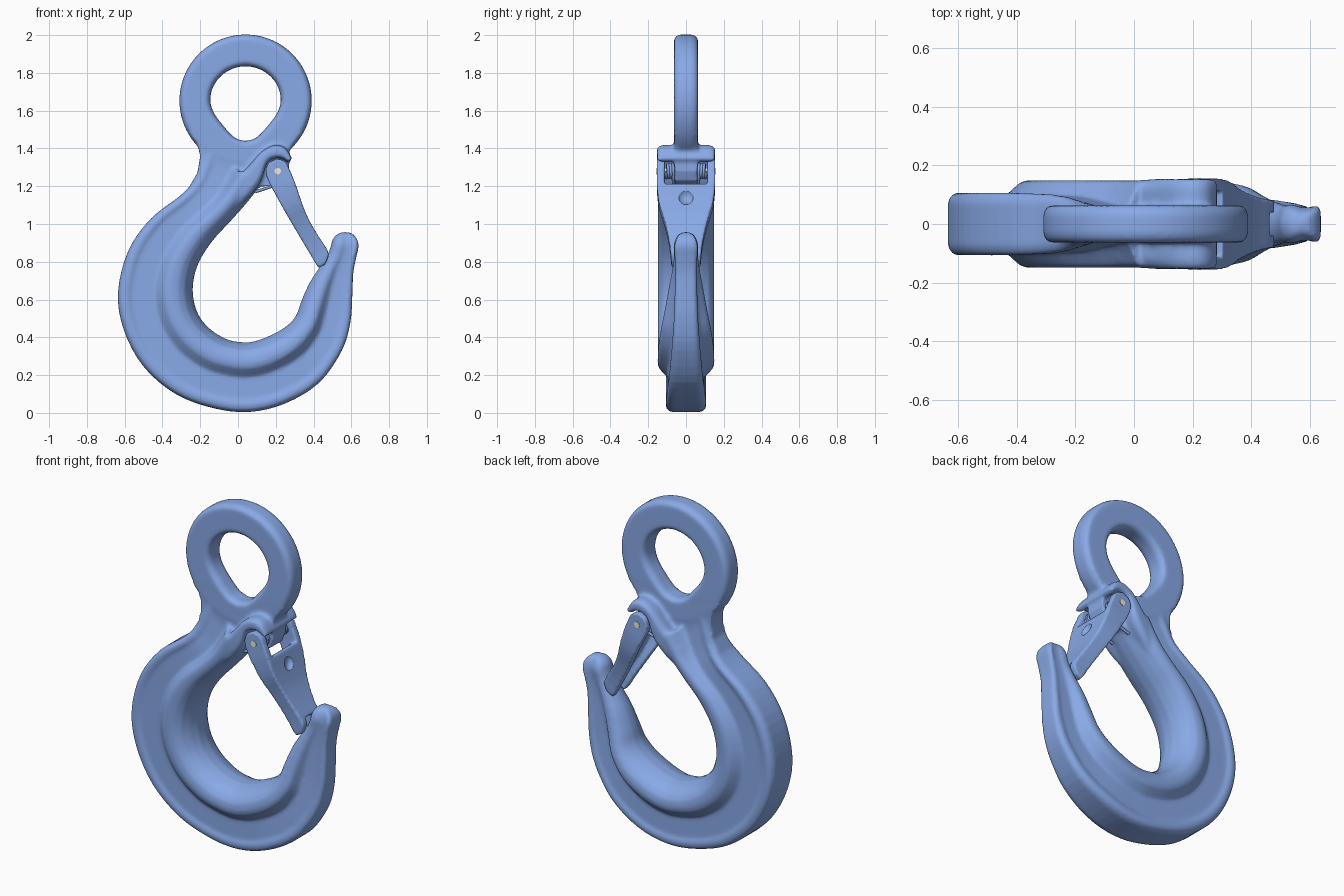
import bpy, bmesh, math
from mathutils import Vector

if "Cube" in bpy.data.objects:
    bpy.data.objects.remove(bpy.data.objects["Cube"])

blue = bpy.data.materials.new("blue_paint")
blue.diffuse_color = (.25, .4, .8, 1)
blue.use_nodes = True
blue.node_tree.nodes["Principled BSDF"].inputs["Base Color"].default_value = blue.diffuse_color
pale = bpy.data.materials.new("pale_pin")
pale.diffuse_color = (.9, .84, .66, 1)
pale.use_nodes = True
pale.node_tree.nodes["Principled BSDF"].inputs["Base Color"].default_value = pale.diffuse_color


def loft(bm, sections, closed=False):
    """Skin a list of closed cross-sections, capping the ends unless it is a ring."""
    rows = [[bm.verts.new(p) for p in s] for s in sections]
    n = len(rows[0])
    pairs = list(zip(rows, rows[1:] + rows[:1])) if closed else list(zip(rows, rows[1:]))
    for a, b in pairs:
        for i in range(n):
            j = (i + 1) % n
            bm.faces.new((a[i], a[j], b[j], b[i]))
    if not closed:
        bm.faces.new(rows[0][::-1])
        bm.faces.new(rows[-1])


def spline(points, steps=4):
    """Catmull-Rom through tuples of any length."""
    out = []
    for i in range(len(points) - 1):
        p = [points[max(0, min(len(points) - 1, i + k))] for k in (-1, 0, 1, 2)]
        for s in range(steps):
            t = s / steps
            out.append([0.5 * (2 * b + (c - a) * t + (2 * a - 5 * b + 4 * c - d) * t ** 2
                               + (3 * b - a - 3 * c + d) * t ** 3) for a, b, c, d in zip(*p)])
    return out + [list(points[-1])]


def section(ox, oz, ix, iz, ho, hi, profile):
    """Cross-section from the outer edge to the inner edge, mirrored in y."""
    side = [(ox + (ix - ox) * t, (ho + (hi - ho) * w) * f, oz + (iz - oz) * t) for t, w, f in profile]
    return side + [(x, -y, z) for x, y, z in reversed(side)]


def prism(bm, outline, half):
    loft(bm, [[(x, y, z) for x, z in outline] for y in (-half, half)])


def finish(bm, name, voxel, smooth):
    bmesh.ops.recalc_face_normals(bm, faces=bm.faces)
    me = bpy.data.meshes.new(name)
    bm.to_mesh(me)
    bm.free()
    me.materials.append(blue)
    me.shade_smooth()
    ob = bpy.data.objects.new(name, me)
    bpy.context.collection.objects.link(ob)
    if voxel:
        m = ob.modifiers.new("Fuse", 'REMESH')
        m.mode, m.voxel_size, m.use_smooth_shade = 'VOXEL', voxel, True
        m = ob.modifiers.new("Soften", 'SMOOTH')
        m.factor, m.iterations = 0.5, smooth
    return ob


PIVOT = Vector((0.21, 0, 1.28))

# Hook body: outer x,z / inner x,z / flange and band half thickness
stations = [
    (-.17, 1.40, .12, 1.205, .062, .15), (-.22, 1.25, .04, 1.105, .08, .15),
    (-.30, 1.155, -.04, 1.015, .10, .15), (-.46, 1.03, -.14, .905, .107, .15),
    (-.58, .86, -.215, .78, .107, .15), (-.635, .64, -.24, .65, .107, .15),
    (-.605, .44, -.215, .53, .107, .15), (-.50, .245, -.15, .445, .107, .15),
    (-.33, .10, -.06, .39, .107, .15), (-.13, .025, .01, .375, .107, .15),
    (.06, .005, .07, .375, .107, .15), (.25, .05, .15, .40, .105, .15),
    (.43, .16, .245, .45, .09, .145), (.55, .33, .305, .51, .075, .13),
    (.595, .48, .335, .59, .065, .11), (.605, .62, .38, .69, .06, .09),
    (.61, .74, .435, .775, .058, .072), (.625, .82, .475, .84, .06, .064),
    (.638, .88, .492, .885, .062, .066), (.63, .92, .502, .92, .054, .056),
    (.606, .947, .527, .947, .036, .037), (.58, .957, .553, .957, .012, .012)]
body_profile = [(0, 0, .7), (.03, 0, .92), (.08, 0, 1), (.13, 0, 1), (.19, 0, .91), (.5, 0, .91),
                (.56, .3, 1), (.63, .85, 1), (.7, 1, 1), (.8, 1, .97), (.89, 1, .82),
                (.96, 1, .52), (1, 1, .2)]
bm = bmesh.new()
loft(bm, [section(*s, body_profile) for s in spline(stations)])

# Eye ring with teardrop hole: hole radius every 15 degrees from straight down
radii = spline([(r,) for r in (.205, .198, .181, .171, .172, .179, .186, .189, .19, .19, .19, .19, .19)])
eye_profile = [(0, 0, .5), (.05, 0, .83), (.14, 0, 1), (.86, 0, 1), (.95, 0, .83), (1, 0, .5)]
ring = []
for k in range(96):
    a = math.radians(k * 3.75)
    r = radii[min(k, 96 - k)][0]
    s, c = math.sin(a), -math.cos(a)
    ring.append(section(.04 + .35 * s, 1.653 + .35 * c, .04 + r * s, 1.645 + r * c, .063, .063, eye_profile))
loft(bm, ring, closed=True)

# Neck web and centre lug that carries the latch pin
prism(bm, [(-.255, 1.48), (-.215, 1.425), (-.2, 1.36), (-.215, 1.27), (-.28, 1.16), (-.15, 1.0),
           (0, 1.09), (.12, 1.2), (.2, 1.2), (.25, 1.23), (.27, 1.28), (.27, 1.38), (.29, 1.425),
           (.33, 1.48), (.2, 1.48), (.12, 1.44), (.04, 1.425), (-.04, 1.44), (-.12, 1.48)], .06)

# Thick band wrapping over the latch pivot
shroud = [(-.14, 1.08, -.07, 1.02, .09, .09), (-.05, 1.20, .03, 1.115, .14, .14),
          (.05, 1.30, .115, 1.215, .153, .153), (.125, 1.383, .155, 1.325, .153, .153),
          (.195, 1.418, .205, 1.35, .153, .153), (.25, 1.403, .245, 1.342, .153, .153),
          (.288, 1.345, .262, 1.325, .15, .15)]
shroud_profile = [(0, 0, .78), (.08, 0, .92), (.25, 0, 1), (.75, 0, 1), (.9, 0, .95), (1, 0, .82)]
loft(bm, [section(*s, shroud_profile) for s in spline(shroud)])
finish(bm, "hook_body", .01, 4)

# Latch frame: u runs down the latch, n points outward
U = Vector((.44, 0, -.898))
N = Vector((.898, 0, .44))


def latch_box(u, y0, y1, n0, n1):
    return [PIVOT + U * u + N * n + Vector((0, y, 0)) for y, n in ((y0, n0), (y1, n0), (y1, n1), (y0, n1))]


# u, half width, inner n, outer n
latch = [(-.062, .154, -.022, .022), (-.045, .154, -.045, .045), (-.02, .154, -.06, .06),
         (.02, .154, -.067, .06), (.1, .154, -.065, .055), (.2, .143, -.06, .042), (.3, .115, -.053, .035),
         (.4, .094, -.045, .042), (.48, .083, -.038, .052), (.52, .08, -.036, .045), (.555, .076, -.03, .005)]
latch = spline(latch, 3)
bm = bmesh.new()
for s in (-1, 1):
    loft(bm, [latch_box(u, s * (w - .042), s * w, a, b) for u, w, a, b in latch])
loft(bm, [latch_box(u, -w + .01, w - .01, b - .04, b) for u, w, a, b in latch if .09 < u < .485])
latch_ob = finish(bm, "safety_latch", .007, 5)

# Round dimple in the latch face
bm = bmesh.new()
bmesh.ops.create_cone(bm, cap_ends=True, segments=32, radius1=.036, radius2=.04, depth=.05)
cutter = finish(bm, "dimple_cutter", 0, 0)
cutter.rotation_mode = 'QUATERNION'
cutter.rotation_quaternion = N.to_track_quat('Z', 'Y')
cutter.location = PIVOT + U * .18 + N * .058
cutter.hide_render = True
cutter.display_type = 'WIRE'
m = latch_ob.modifiers.new("Dimple", 'BOOLEAN')
m.object, m.operation = cutter, 'DIFFERENCE'

# Latch pin
bpy.ops.mesh.primitive_cylinder_add(vertices=24, radius=.017, depth=.314, location=PIVOT,
                                    rotation=(math.pi / 2, 0, 0))
pin = bpy.context.object
pin.name = "latch_pin"
pin.data.materials.append(pale)
bpy.ops.object.shade_smooth_by_angle()

# Coil springs with legs resting on the hook throat
for side, label in ((-1, "front"), (1, "back")):
    pts = [(PIVOT.x + .036 * math.cos(t * .4), side * (.067 + .04 * t / 47), PIVOT.z + .036 * math.sin(t * .4))
           for t in range(48)]
    pts = [(.09, side * .067, 1.17), (.215, side * .067, 1.21)] + pts
    cu = bpy.data.curves.new(label + "_spring", 'CURVE')
    cu.dimensions = '3D'
    cu.bevel_depth, cu.bevel_resolution, cu.use_fill_caps = .008, 2, True
    cu.materials.append(blue)
    sp = cu.splines.new('POLY')
    sp.points.add(len(pts) - 1)
    for p, co in zip(sp.points, pts):
        p.co = (*co, 1)
    bpy.context.collection.objects.link(bpy.data.objects.new(label + "_spring", cu))
